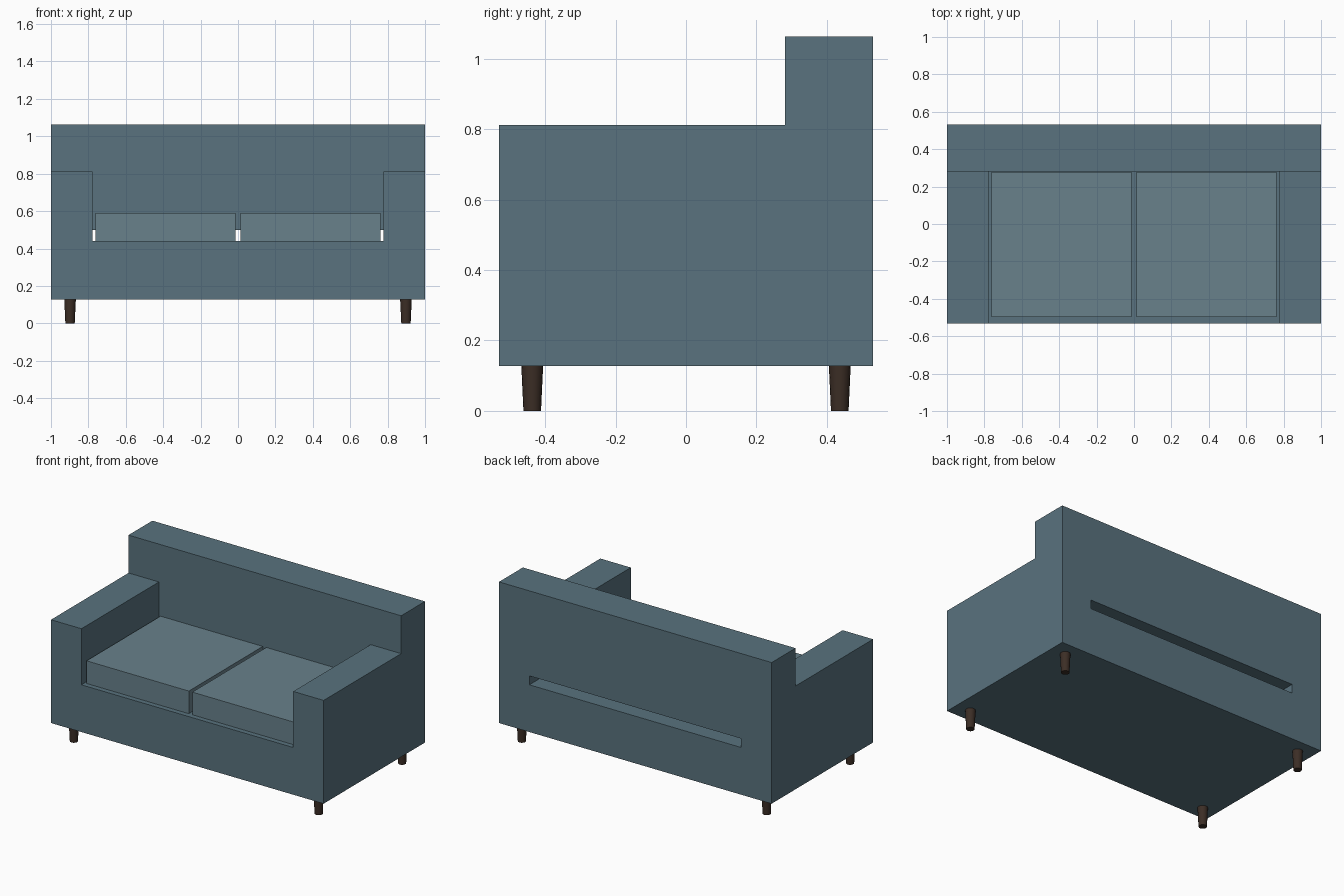
import bpy, bmesh
from mathutils import Matrix

if "Cube" in bpy.data.objects:
    bpy.data.objects.remove(bpy.data.objects["Cube"])


def material(name, rgb):
    m = bpy.data.materials.new(name)
    m.diffuse_color = (*rgb, 1)
    m.use_nodes = True
    m.node_tree.nodes["Principled BSDF"].inputs["Base Color"].default_value = m.diffuse_color
    return m


fabric = material("fabric", (0.10, 0.17, 0.21))
cushion_fabric = material("cushion_fabric", (0.14, 0.22, 0.26))
wood = material("dark_wood", (0.045, 0.027, 0.019))


def add_object(name, bm, mat):
    bmesh.ops.recalc_face_normals(bm, faces=bm.faces)
    mesh = bpy.data.meshes.new(name)
    bm.to_mesh(mesh)
    bm.free()
    ob = bpy.data.objects.new(name, mesh)
    bpy.context.collection.objects.link(ob)
    mesh.materials.append(mat)
    return ob


def extrude_side_profile(name, points, half_width, mat):
    """Side outline in (y, z), extruded across x."""
    bm = bmesh.new()
    face = bm.faces.new([bm.verts.new((-half_width, y, z)) for y, z in points])
    new = bmesh.ops.extrude_face_region(bm, geom=[face])["geom"]
    moved = [v for v in new if isinstance(v, bmesh.types.BMVert)]
    bmesh.ops.translate(bm, verts=moved, vec=(2 * half_width, 0, 0))
    return add_object(name, bm, mat)


DEPTH, BOTTOM, SEAT, ARM, TOP = 0.531, 0.128, 0.441, 0.813, 1.064
BACK_FRONT, SLOT_TOP, ARM_INNER = 0.281, 0.50, 0.777

# Frame: base, arms and back in one piece
frame = extrude_side_profile("sofa_frame", [
    (-DEPTH, BOTTOM), (DEPTH, BOTTOM), (DEPTH, TOP),
    (BACK_FRONT, TOP), (BACK_FRONT, ARM), (-DEPTH, ARM)], 1.0, fabric)

# Seat well, with the open slot running out under the back panel
cutter = extrude_side_profile("seat_cutter", [
    (-1, SEAT), (1, SEAT), (1, SLOT_TOP),
    (BACK_FRONT, SLOT_TOP), (BACK_FRONT, 1.3), (-1, 1.3)], ARM_INNER, fabric)
cutter.hide_render = True
cutter.hide_set(True)
cut = frame.modifiers.new("seat_well", 'BOOLEAN')
cut.operation, cut.solver, cut.object = 'DIFFERENCE', 'EXACT', cutter

# Two seat cushions
for side, sx in (("left", -1), ("right", 1)):
    bm = bmesh.new()
    bmesh.ops.create_cube(bm, size=1, matrix=Matrix.Translation(
        (sx * 0.388, -0.1095, 0.516)) @ Matrix.Diagonal((0.75, 0.775, 0.15, 1)))
    add_object(f"{side}_cushion", bm, cushion_fabric)

# Four tapered legs
for row, y in (("front", -0.437), ("back", 0.437)):
    for side, x in (("left", -0.898), ("right", 0.898)):
        bm = bmesh.new()
        bmesh.ops.create_cone(bm, cap_ends=True, segments=16,
                              radius1=0.025, radius2=0.031, depth=BOTTOM,
                              matrix=Matrix.Translation((x, y, BOTTOM / 2)))
        leg = add_object(f"{row}_{side}_leg", bm, wood)
        bpy.ops.object.select_all(action='DESELECT')
        leg.select_set(True)
        bpy.context.view_layer.objects.active = leg
        bpy.ops.object.shade_smooth_by_angle()
